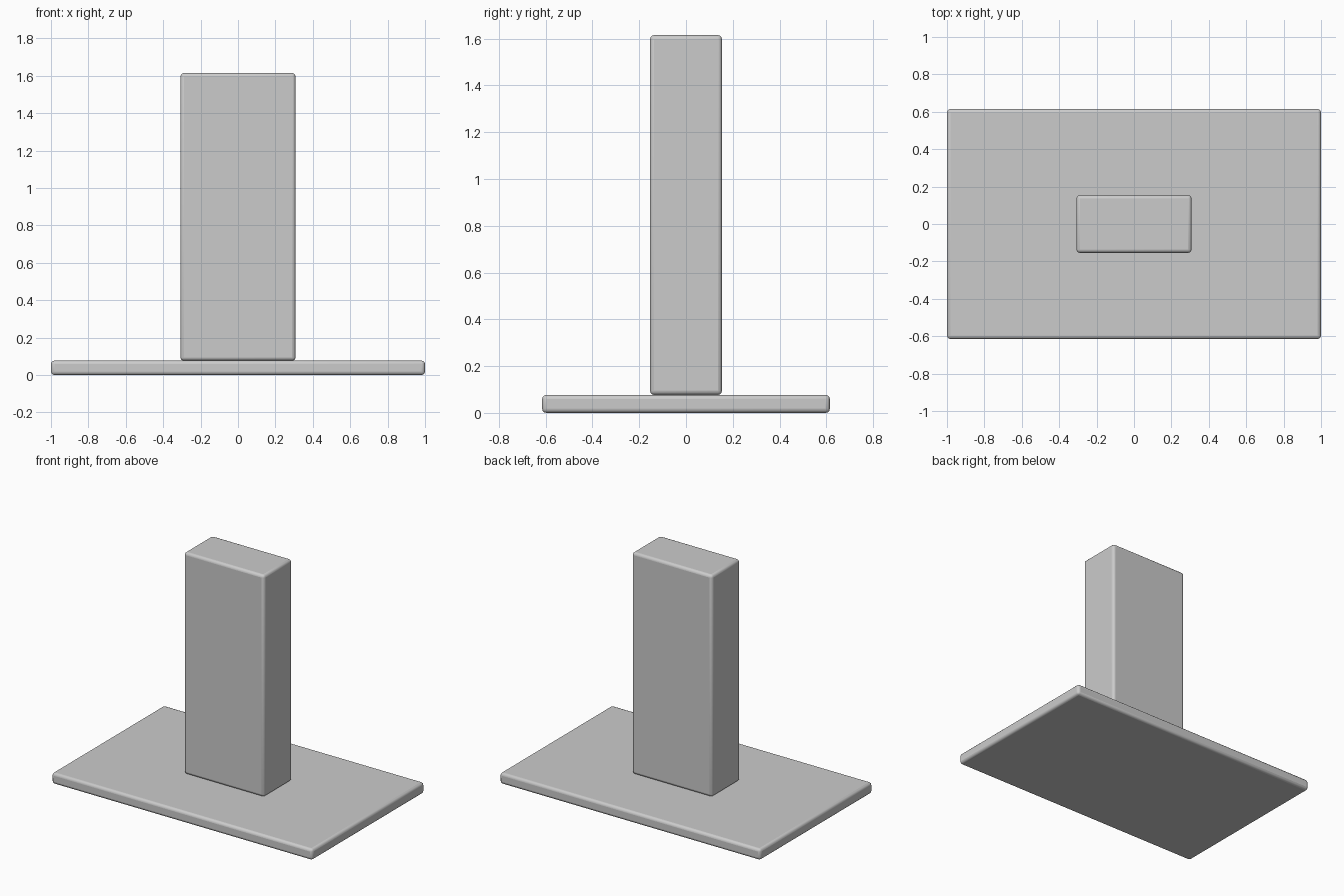
import bpy
import math

if "Cube" in bpy.data.objects:
    bpy.data.objects.remove(bpy.data.objects["Cube"])


def rounded_box(name, size, bottom, radius=0.018):
    """Box centred on x = y = 0, resting at height bottom, with rounded edges."""
    bpy.ops.mesh.primitive_cube_add(size=1, location=(0, 0, bottom + size[2] / 2))
    box = bpy.context.object
    box.name = name
    box.scale = size
    bpy.ops.object.transform_apply(location=False, rotation=False, scale=True)
    bevel = box.modifiers.new("rounded_edges", 'BEVEL')
    bevel.width = radius
    bevel.segments = 3
    bpy.ops.object.shade_smooth_by_angle(angle=math.radians(40))
    return box


# Flat base plate
base_height = 0.077
rounded_box("base_plate", (2.0, 1.23, base_height), 0)

# Upright block standing on the plate
rounded_box("upright_block", (0.615, 0.308, 1.538), base_height)
